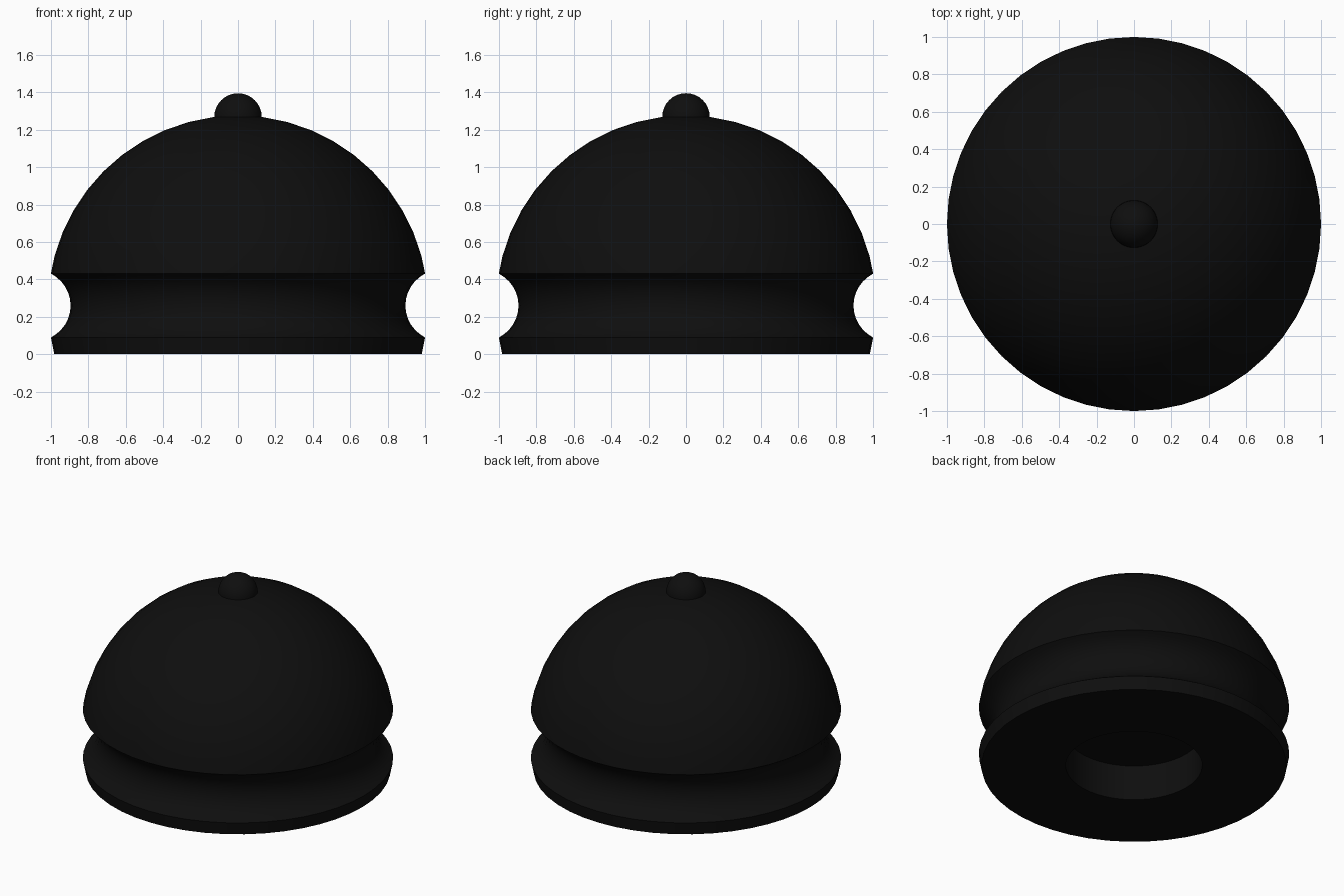
import bpy, bmesh, math

if "Cube" in bpy.data.objects:
    bpy.data.objects.remove(bpy.data.objects["Cube"])

SEGMENTS = 48
CENTRE_Z = 0.26      # height of the dome's centre and of the groove
DOME_R = 1.016

black = bpy.data.materials.new("matte black")
black.diffuse_color = (0.0045, 0.0045, 0.0045, 1)
black.use_nodes = True
black.node_tree.nodes["Principled BSDF"].inputs["Base Color"].default_value = black.diffuse_color


def lathe(name, profile):
    """Spin an (r, z) profile that starts and ends on the z axis."""
    bm = bmesh.new()
    verts = [bm.verts.new((r, 0, z)) for r, z in profile]
    edges = [bm.edges.new(pair) for pair in zip(verts, verts[1:])]
    bmesh.ops.spin(bm, geom=verts + edges, cent=(0, 0, 0), axis=(0, 0, 1),
                   angle=math.tau, steps=SEGMENTS)
    bmesh.ops.remove_doubles(bm, verts=bm.verts, dist=1e-4)
    bmesh.ops.recalc_face_normals(bm, faces=bm.faces)
    mesh = bpy.data.meshes.new(name)
    bm.to_mesh(mesh)
    bm.free()
    mesh.materials.append(black)
    obj = bpy.data.objects.new(name, mesh)
    bpy.context.collection.objects.link(obj)
    bpy.context.view_layer.objects.active = obj
    obj.select_set(True)
    bpy.ops.object.shade_smooth_by_angle(angle=math.radians(35))
    obj.select_set(False)
    return obj


# Round socket in the underside, then the flat base and its rim
profile = [(0, 0.25), (0.44, 0.25), (0.44, 0), (0.982, 0)]

# Concave groove around the waist, from the lower lip to the upper lip
GROOVE_R, GROOVE_C = 0.19, 1.085
half = math.asin(0.171 / GROOVE_R)
for i in range(13):
    a = -half + 2 * half * i / 12
    r = GROOVE_C - GROOVE_R * math.cos(a)
    profile.append((1.0 if i in (0, 12) else r, CENTRE_Z + GROOVE_R * math.sin(a)))

# Dome from the upper lip to the crown
for i in range(2, 13):
    a = math.radians(7.5 * i)
    r = 0 if i == 12 else DOME_R * math.cos(a)
    profile.append((r, CENTRE_Z + DOME_R * math.sin(a)))
lathe("dome_body", profile)

# Small ball knob on the crown
KNOB_R, KNOB_Z = 0.127, 1.268
lathe("top_knob", [(KNOB_R * math.sin(math.pi * i / 16) if 0 < i < 16 else 0,
                    KNOB_Z - KNOB_R * math.cos(math.pi * i / 16)) for i in range(17)])
